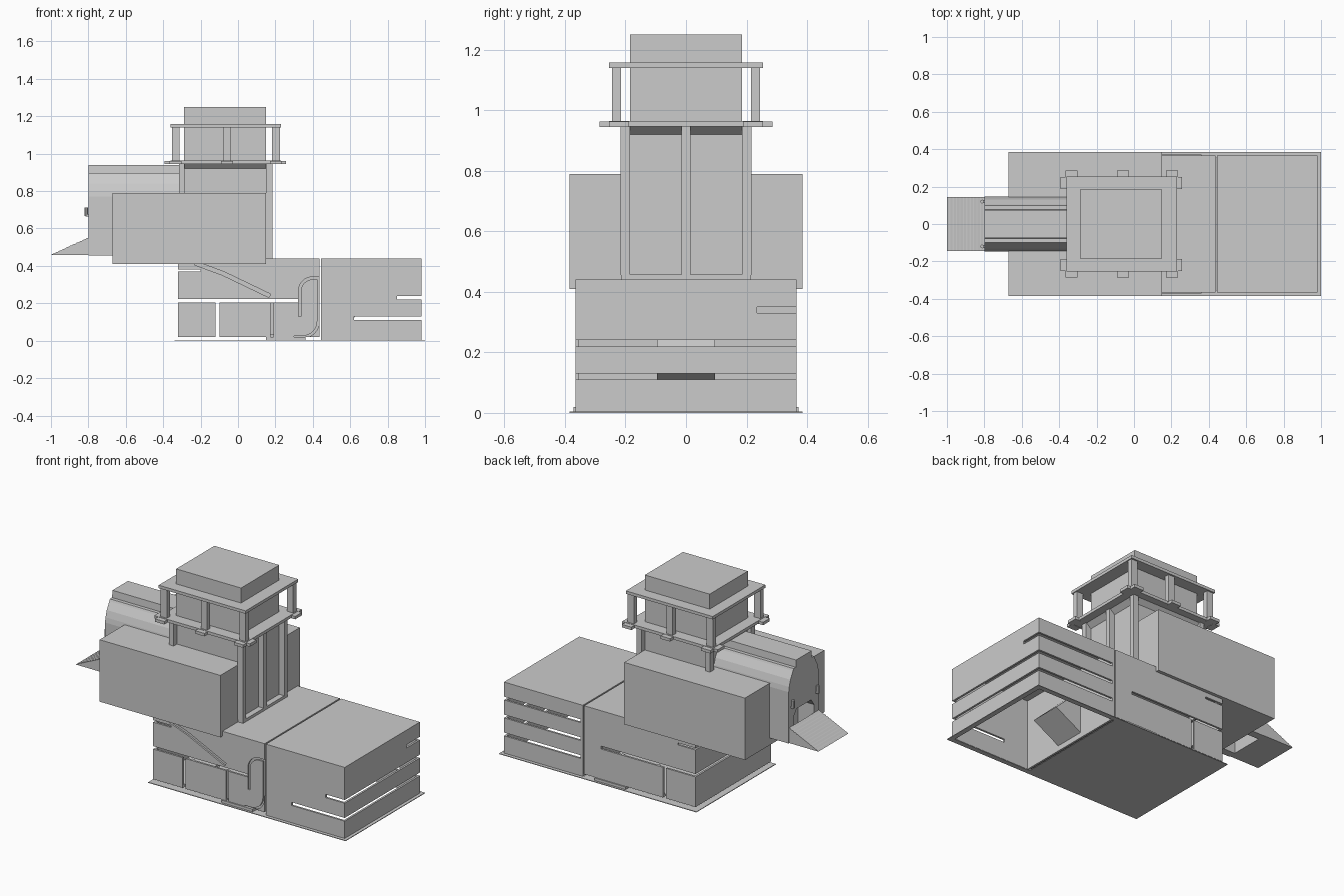
import bpy, bmesh, math
from mathutils import Vector


def make(name, verts, faces):
    me = bpy.data.meshes.new(name)
    me.from_pydata(verts, [], faces)
    bm = bmesh.new()
    bm.from_mesh(me)
    bmesh.ops.recalc_face_normals(bm, faces=bm.faces)
    bm.to_mesh(me)
    bm.free()
    ob = bpy.data.objects.new(name, me)
    bpy.context.collection.objects.link(ob)
    return ob


def prism(name, prof, a, b, axis='Y'):
    """Extrude a 2D profile: (x, z) along Y or (y, z) along X."""
    n = len(prof)
    put = (lambda p, t: (p[0], t, p[1])) if axis == 'Y' else (lambda p, t: (t, p[0], p[1]))
    verts = [put(p, t) for t in (a, b) for p in prof]
    faces = [list(range(n)), list(range(n, 2 * n))]
    faces += [[i, (i + 1) % n, n + (i + 1) % n, n + i] for i in range(n)]
    return make(name, verts, faces)


def box(name, x0, x1, y0, y1, z0, z1):
    return prism(name, [(x0, z0), (x1, z0), (x1, z1), (x0, z1)], y0, y1)


def band(path, w):
    """Thicken a 2D path into a closed ribbon profile."""
    pts = [Vector(p) for p in path]
    left, right = [], []
    for i, p in enumerate(pts):
        d = (pts[min(i + 1, len(pts) - 1)] - pts[max(i - 1, 0)]).normalized()
        n = Vector((-d.y, d.x)) * w / 2
        left.append(tuple(p + n))
        right.append(tuple(p - n))
    return left + right[::-1]


def arc(cx, cz, r, a0, a1, n=8):
    return [(cx + r * math.cos(math.radians(a0 + (a1 - a0) * i / n)),
             cz + r * math.sin(math.radians(a0 + (a1 - a0) * i / n))) for i in range(n + 1)]


def cut(ob, *cutters):
    for c in cutters:
        c.hide_render = True
        m = ob.modifiers.new("cut", 'BOOLEAN')
        m.operation, m.solver, m.object = 'DIFFERENCE', 'EXACT', c
        bpy.context.view_layer.objects.active = ob
        bpy.ops.object.modifier_apply(modifier=m.name)
        bpy.data.objects.remove(c, do_unlink=True)


T = 0.012  # wall thickness
# ground plate, open below the right-hand block
plate = box("ground_plate", -0.34, 1.0, -0.385, 0.385, 0, 0.004)
cut(plate, box("c", 0.44, 0.97, -0.355, 0.355, -0.1, 0.1))

# right lower block: hollow shell with stacked horizontal slots
block = box("slotted_block", 0.445, 0.98, -0.365, 0.365, 0.002, 0.44)
cut(block,
    box("c", 0.445 + T, 0.98 - T, -0.365 + T, 0.365 - T, -0.1, 0.44 - T),
    box("c", 0.62, 1.1, -0.5, -0.34, 0.11, 0.13),
    box("c", 0.85, 1.1, -0.5, -0.34, 0.22, 0.24),
    box("c", 0.90, 1.1, 0.235, 0.34, 0.33, 0.35))
for z in (0.11, 0.22, 0.33):
    cut(block, box("c", 0.46, 1.1, 0.34, 0.5, z, z + 0.02))
for z in (0.11, 0.22):
    cut(block, box("c", 0.94, 1.1, -0.36, 0.36, z, z + 0.02))
prism("inner_ramp", [(0.45, 0.03), (0.45, 0.3), (0.63, 0.13)], -0.095, 0.095)

# left lower block: hollow shell with gaps in the walls
base = box("lower_base", -0.32, 0.436, -0.365, 0.365, 0.02, 0.44)
s_slot = [(0.33, 0.13), (0.33, 0.26)] + arc(0.40, 0.265, 0.07, 180, 90) + [(0.44, 0.335)]
j_slot = [(0.43, 0.34), (0.43, 0.12)] + arc(0.345, 0.105, 0.085, 0, -90) + [(0.30, 0.02)]
cut(base,
    box("c", -0.32 + T, 0.436 - T, -0.365 + T, 0.365 - T, 0.02 + T, 0.44 - T),
    box("c", -0.40, 0.32, -0.5, 0.5, 0.205, 0.223),
    box("c", -0.12, -0.10, -0.5, 0.5, -0.1, 0.21),
    box("c", -0.40, -0.20, -0.5, 0.5, 0.37, 0.382),
    box("c", 0.175, 0.19, -0.5, -0.34, -0.1, 0.21),
    prism("c", band([(-0.23, 0.415), (-0.08, 0.36), (0.17, 0.24)], 0.02), -0.5, -0.355),
    prism("c", band(s_slot, 0.014), -0.5, -0.355),
    prism("c", band(j_slot, 0.012), -0.5, -0.355))
box("sill", 0.15, 0.36, -0.372, 0.372, 0.004, 0.02)
for s in (-1, 1):
    for x in (-0.07, 0.17):
        box("wall_backing", x, x + 0.02, s * 0.345, s * 0.355, 0.03, 0.205)

# large upper hall
box("upper_hall", -0.67, 0.15, -0.385, 0.385, 0.41, 0.79)

# vaulted entrance hall with a ridge
half = [(0.147, 0.455), (0.147, 0.77), (0.142, 0.80), (0.130, 0.84), (0.105, 0.885),
        (0.10, 0.897), (0.078, 0.897), (0.075, 0.94)]
vault = prism("vaulted_entrance", half + [(-y, z) for y, z in reversed(half)], -0.8, -0.29, 'X')
door = [(-0.1, 0.4), (0.1, 0.4), (0.1, 0.60), (0.07, 0.64), (-0.07, 0.64), (-0.1, 0.60)]
cut(vault, prism("c", door, -0.9, -0.69, 'X'))

# stepped entrance ramp
N = 11
steps = [(-1.0, 0.458)]
for i in range(N):
    x = -1.0 + 0.2 * i / N
    z = 0.458 + 0.092 * (i + 1) / N
    steps += [(x + 0.012, z), (x + 0.2 / N, z)]
steps.append((-0.8, 0.458))
prism("entrance_steps", steps, -0.145, 0.145)

# wall lamps beside the door
for s in (-1, 1):
    bpy.ops.mesh.primitive_cylinder_add(vertices=8, radius=0.01, depth=0.045,
                                        location=(-0.812, s * 0.12, 0.69))
    bpy.context.object.name = "wall_lamp"
    box("lamp_bracket", -0.815, -0.795, s * 0.12 - 0.008, s * 0.12 + 0.008, 0.665, 0.675)

# tower core, foot and coved tops
box("tower_core", -0.29, 0.15, -0.185, 0.185, 0.43, 1.25)
box("tower_foot", 0.14, 0.185, -0.215, 0.215, 0.43, 0.457)
prism("cove_right", [(0.15, 0.92), (0.18, 0.946), (0.15, 0.946)], -0.2, 0.2)
for s in (-1, 1):
    prism("cove_side", [(s * 0.185, 0.92), (s * 0.21, 0.946), (s * 0.185, 0.946)], -0.3, 0.17, 'X')
    # corner pilasters
    box("corner_pilaster", 0.15, 0.185, s * 0.185, s * 0.217, 0.455, 0.946)
    box("corner_pilaster", -0.315, -0.285, s * 0.18, s * 0.217, 0.78, 0.946)
box("middle_pilaster", 0.15, 0.185, -0.015, 0.015, 0.455, 0.946)

# gallery deck, posts and roof slab
box("gallery_deck", -0.36, 0.23, -0.255, 0.255, 0.946, 0.964)
box("gallery_roof", -0.36, 0.23, -0.255, 0.255, 1.14, 1.158)
for s in (-1, 1):
    for x in (-0.333, -0.06, 0.203):
        box("gallery_post", x - 0.021, x + 0.021, s * 0.215, s * 0.245, 0.96, 1.142)
        box("deck_tab", x - 0.032, x + 0.032, s * 0.245, s * 0.285, 0.944, 0.962)
    for x0, x1 in ((-0.392, -0.35), (0.22, 0.257)):
        box("deck_tab", x0, x1, s * 0.188, s * 0.252, 0.944, 0.962)
